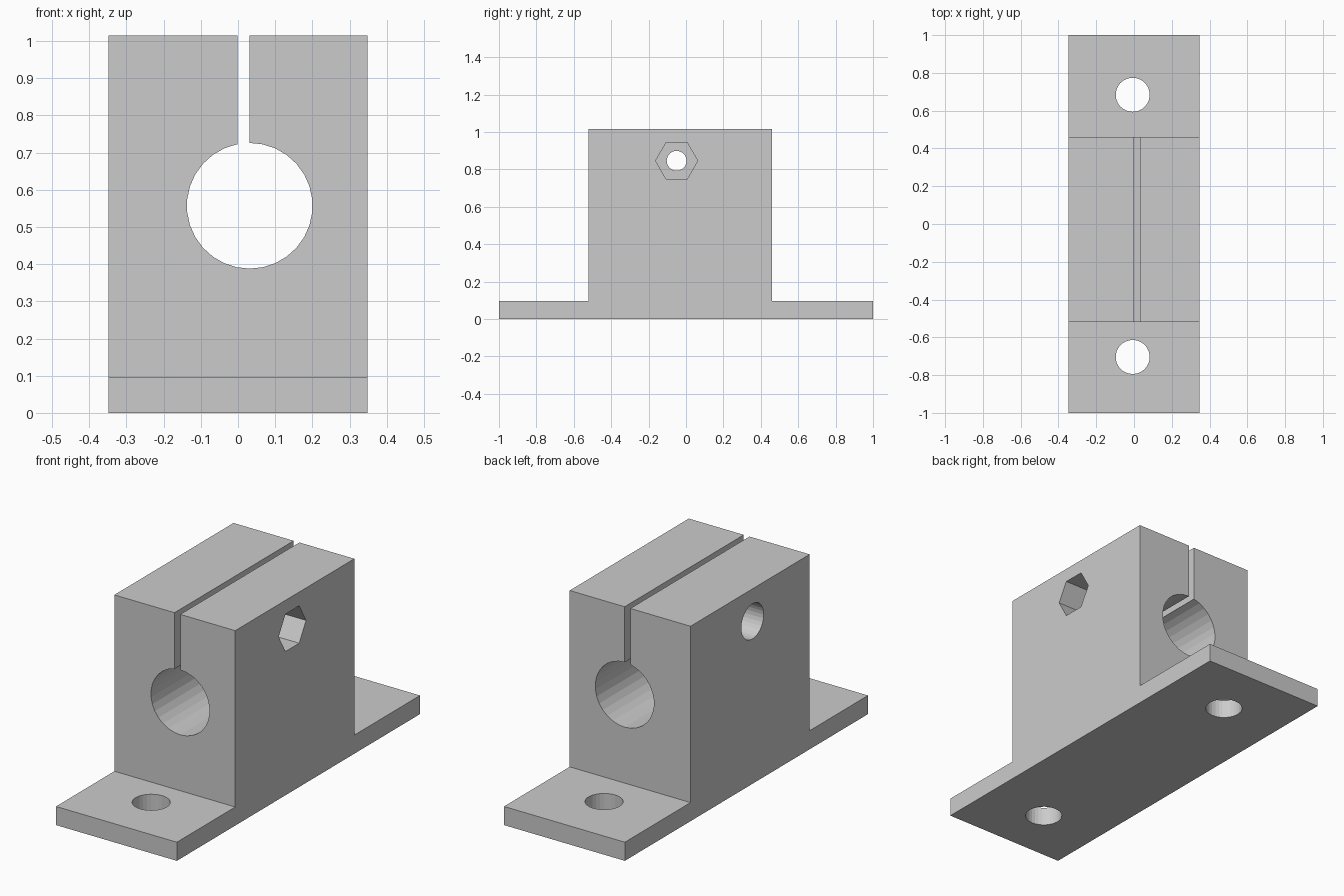
import bpy, bmesh
from math import pi

if "Cube" in bpy.data.objects:
    bpy.data.objects.remove(bpy.data.objects["Cube"])

W = 0.348                      # half width in x
BASE, TOP = 0.097, 1.015       # plate thickness, overall height
Y0, Y1 = -0.52, 0.46           # clamp block extent in y
BX, BZ, BR = 0.0315, 0.557, 0.169   # shaft bore
SY, SZ = -0.05, 0.846          # clamp screw axis

# Body: inverted-T side profile extruded across the width
profile = [(-1, 0), (1, 0), (1, BASE), (Y1, BASE),
           (Y1, TOP), (Y0, TOP), (Y0, BASE), (-1, BASE)]
bm = bmesh.new()
face = bm.faces.new([bm.verts.new((-W, y, z)) for y, z in profile])
ext = bmesh.ops.extrude_face_region(bm, geom=[face])
bmesh.ops.translate(bm, vec=(2 * W, 0, 0),
                    verts=[v for v in ext["geom"] if isinstance(v, bmesh.types.BMVert)])
bmesh.ops.recalc_face_normals(bm, faces=bm.faces[:])
mesh = bpy.data.meshes.new("shaft_clamp_body")
bm.to_mesh(mesh)
bm.free()
body = bpy.data.objects.new("shaft_clamp_body", mesh)
bpy.context.collection.objects.link(body)


def cut(name):
    """Subtract the active object from the body and hide it."""
    ob = bpy.context.object
    ob.name = name
    ob.hide_render = True
    ob.display_type = 'WIRE'
    mod = body.modifiers.new(name, 'BOOLEAN')
    mod.operation, mod.solver, mod.object = 'DIFFERENCE', 'EXACT', ob


def drill(name, radius, depth, loc, rot=(0, 0, 0), sides=30):
    bpy.ops.mesh.primitive_cylinder_add(vertices=sides, radius=radius, depth=depth,
                                        location=loc, rotation=rot)
    cut(name)


# Shaft bore and clamping slot above it
drill("shaft_bore", BR, 1.4, (BX, 0, BZ), (pi / 2, 0, 0))
bpy.ops.mesh.primitive_cube_add(size=1, location=(0.015, 0, 0.85))
bpy.context.object.scale = (0.033, 1.4, 0.5)
cut("clamp_slot")

# Clamp screw: through hole, hex nut pocket on the right, head recess on the left
along_x = (0, pi / 2, 0)
drill("screw_hole", 0.053, 1, (0, SY, SZ), along_x)
drill("nut_pocket", 0.1125, 0.4, (W, SY, SZ), along_x, 6)
drill("head_recess", 0.092, 0.4, (-W, SY, SZ), along_x)

# Mounting holes in the base plate
for label, y in (("front", -0.704), ("back", 0.684)):
    drill(label + "_mounting_hole", 0.09, 0.4, (-0.007, y, 0.05))
